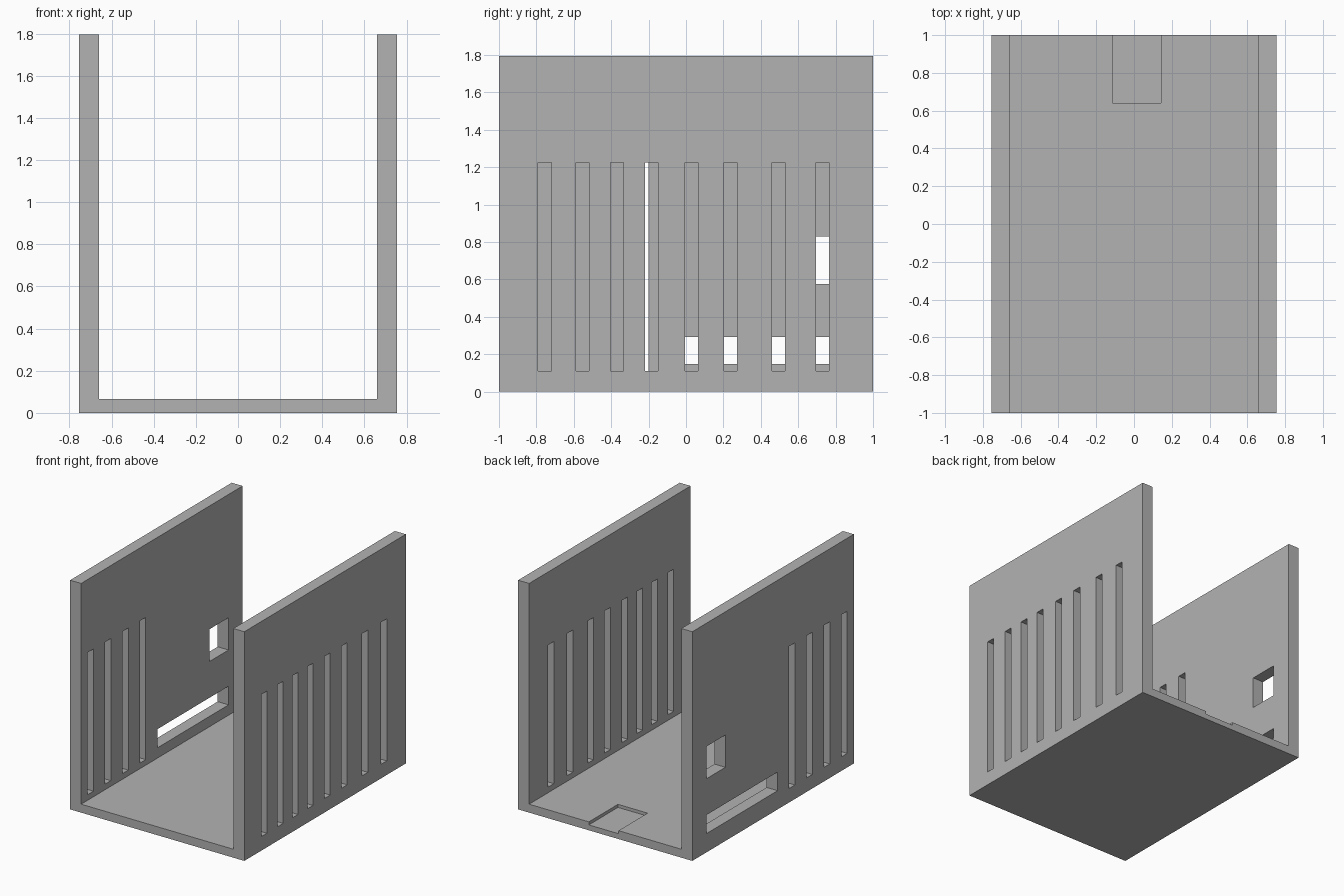
import bpy, bmesh
from mathutils import Matrix

if "Cube" in bpy.data.objects:
    bpy.data.objects.remove(bpy.data.objects["Cube"])

OUT, INN = 0.755, 0.66        # outer and inner half widths
HEIGHT, FLOOR = 1.796, 0.066  # wall height and floor thickness
SLOT_Z = (0.11, 1.224)

grey = bpy.data.materials.new("light grey")
grey.diffuse_color = (0.448, 0.448, 0.448, 1)
grey.use_nodes = True
grey.node_tree.nodes["Principled BSDF"].inputs["Base Color"].default_value = grey.diffuse_color


def make_object(name, bm):
    bmesh.ops.recalc_face_normals(bm, faces=bm.faces)
    mesh = bpy.data.meshes.new(name)
    bm.to_mesh(mesh)
    bm.free()
    mesh.materials.append(grey)
    obj = bpy.data.objects.new(name, mesh)
    bpy.context.collection.objects.link(obj)
    return obj


def add_box(bm, xs, ys, zs):
    centre = [(a + b) / 2 for a, b in (xs, ys, zs)]
    size = [b - a for a, b in (xs, ys, zs)]
    bmesh.ops.create_cube(bm, size=1, matrix=Matrix.Translation(centre)
                          @ Matrix.Diagonal((*size, 1)))


# U-shaped tray: floor and two side walls, extruded front to back
bm = bmesh.new()
profile = [(-OUT, 0), (OUT, 0), (OUT, HEIGHT), (INN, HEIGHT),
           (INN, FLOOR), (-INN, FLOOR), (-INN, HEIGHT), (-OUT, HEIGHT)]
face = bm.faces.new([bm.verts.new((x, -1, z)) for x, z in profile])
ext = bmesh.ops.extrude_face_region(bm, geom=[face])["geom"]
bmesh.ops.translate(bm, vec=(0, 2, 0),
                    verts=[v for v in ext if isinstance(v, bmesh.types.BMVert)])
tray = make_object("open_tray", bm)

bm = bmesh.new()
right, left = (INN - 0.05, OUT + 0.05), (-OUT - 0.05, -INN + 0.05)
# Vent slots in the right wall
for y in (-0.79, -0.588, -0.405, -0.22, -0.006, 0.204, 0.459, 0.694):
    add_box(bm, right, (y, y + 0.07), SLOT_Z)
# Vent slots in the left wall
for y in (-0.918, -0.702, -0.486, -0.27):
    add_box(bm, left, (y, y + 0.07), SLOT_Z)
# Square window and long low opening in the left wall
add_box(bm, left, (0.59, 0.826), (0.577, 0.83))
add_box(bm, left, (-0.056, 0.826), (0.147, 0.293))
# Shallow recess in the floor at the back edge
add_box(bm, (-0.115, 0.142), (0.64, 1.05), (0.042, 0.2))
cutter = make_object("opening_cutter", bm)
cutter.hide_render = True

# Cut the openings
cut = tray.modifiers.new("openings", "BOOLEAN")
cut.operation = "DIFFERENCE"
cut.solver = "EXACT"
cut.object = cutter
bpy.context.view_layer.objects.active = tray
tray.select_set(True)
bpy.ops.object.modifier_apply(modifier=cut.name)
bpy.data.objects.remove(cutter)
